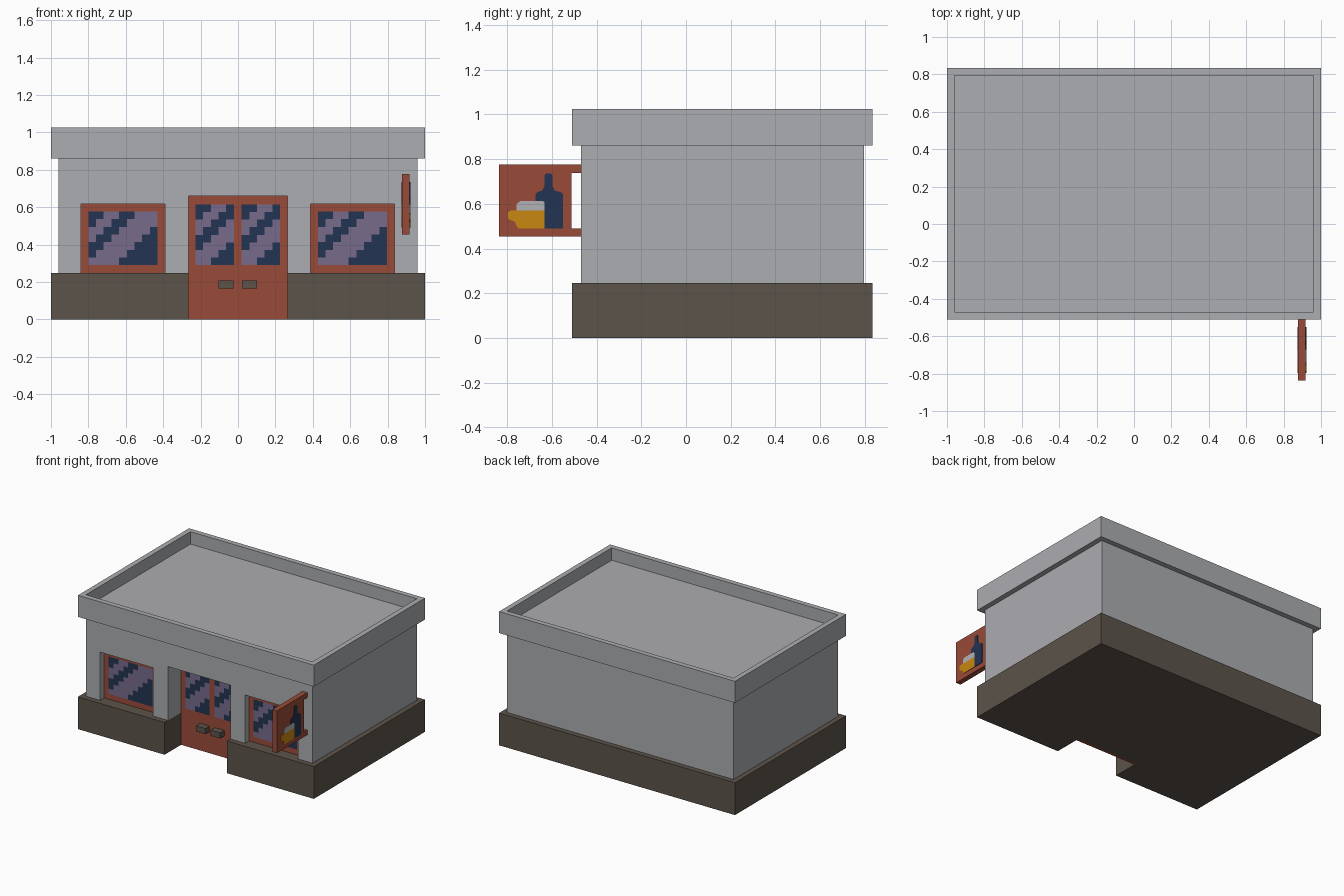
import bpy, bmesh

if "Cube" in bpy.data.objects:
    bpy.data.objects.remove(bpy.data.objects["Cube"])


def mat(name, rgb):
    m = bpy.data.materials.new(name)
    m.diffuse_color = (*rgb, 1)
    m.use_nodes = True
    m.node_tree.nodes["Principled BSDF"].inputs["Base Color"].default_value = m.diffuse_color
    return m


GREY = mat("wall_grey", (0.413, 0.418, 0.440))
BROWN = mat("base_brown", (0.107, 0.087, 0.069))
RED = mat("brick_red", (0.323, 0.070, 0.040))
NAVY = mat("glass_navy", (0.016, 0.033, 0.084))
PURPLE = mat("reflection_purple", (0.188, 0.147, 0.254))
AMBER = mat("drink_amber", (0.578, 0.242, 0.005))
FOAM = mat("foam_grey", (0.440, 0.440, 0.460))


def finish(name, bm, *mats):
    me = bpy.data.meshes.new(name)
    bm.to_mesh(me)
    bm.free()
    for m in mats:
        me.materials.append(m)
    ob = bpy.data.objects.new(name, me)
    bpy.context.collection.objects.link(ob)
    return ob


def box(name, x, y, z, m):
    """Box from (min, max) ranges on each axis."""
    bm = bmesh.new()
    bmesh.ops.create_cube(bm, size=1)
    for v in bm.verts:
        v.co = [r[0] if c < 0 else r[1] for r, c in zip((x, y, z), v.co)]
    return finish(name, bm, m)


def cut(ob, x, y, z):
    """Cut a box-shaped recess out of an object."""
    cutter = box("cutter", x, y, z, ob.data.materials[0])
    mod = ob.modifiers.new("recess", 'BOOLEAN')
    mod.operation, mod.solver, mod.object = 'DIFFERENCE', 'EXACT', cutter
    bpy.context.view_layer.objects.active = ob
    bpy.ops.object.modifier_apply(modifier=mod.name)
    bpy.data.objects.remove(cutter)


def glass(name, x, z, y, cols, rows, last):
    """Pane of small cells with stepped diagonal reflections."""
    bm = bmesh.new()
    dx, dz = (x[1] - x[0]) / cols, (z[1] - z[0]) / rows
    grid = [[bm.verts.new((x[0] + c * dx, y, z[1] - r * dz))
             for c in range(cols + 1)] for r in range(rows + 1)]
    for r in range(rows):
        for c in range(cols):
            f = bm.faces.new((grid[r + 1][c], grid[r + 1][c + 1],
                              grid[r][c + 1], grid[r][c]))
            s = c + r
            f.material_index = int(s in (2, 3) or 6 <= s <= last)
    return finish(name, bm, NAVY, PURPLE)


def extrude_x(name, pts, x, m):
    """Extrude a (y, z) profile along x."""
    bm = bmesh.new()
    f = bm.faces.new([bm.verts.new((x[0], *p)) for p in pts])
    new = bmesh.ops.extrude_face_region(bm, geom=[f])["geom"]
    for v in new:
        if isinstance(v, bmesh.types.BMVert):
            v.co.x = x[1]
    bmesh.ops.recalc_face_normals(bm, faces=bm.faces)
    return finish(name, bm, m)


# Main masses: plinth, walls and roof with a sunken deck
base = box("base", (-1, 1), (-0.51, 0.835), (0, 0.247), BROWN)
walls = box("walls", (-0.96, 0.96), (-0.47, 0.795), (0.247, 0.86), GREY)
roof = box("roof_parapet", (-1, 1), (-0.51, 0.835), (0.86, 1.025), GREY)
cut(roof, (-0.96, 0.96), (-0.47, 0.795), (0.93, 1.2))

# Door recess through plinth and wall
cut(base, (-0.265, 0.265), (-0.7, -0.29), (-0.1, 0.4))
cut(walls, (-0.265, 0.265), (-0.7, -0.29), (0.1, 0.66))
box("double_door", (-0.265, 0.265), (-0.31, -0.29), (0, 0.66), RED)
for i, x0 in enumerate((-0.227, 0.02)):
    glass(f"door_glass_{i}", (x0, x0 + 0.205), (0.29, 0.615), -0.313, 5, 8, 8)
for i, x0 in enumerate((-0.103, 0.021)):
    box(f"door_handle_{i}", (x0, x0 + 0.08), (-0.36, -0.31), (0.165, 0.208), BROWN)

# Shop windows in shallow recesses
for side, x0 in (("left", -0.84), ("right", 0.387)):
    x1 = x0 + 0.45
    cut(walls, (x0, x1), (-0.7, -0.40), (0.1, 0.617))
    box(f"{side}_window_frame", (x0, x1), (-0.42, -0.40), (0.247, 0.617), RED)
    glass(f"{side}_window_glass", (x0 + 0.04, x1 - 0.04), (0.29, 0.577), -0.423, 9, 7, 9)

# Hanging sign: board with two brackets in one profile
extrude_x("hanging_sign", [(-0.837, 0.453), (-0.47, 0.453), (-0.47, 0.49), (-0.513, 0.49),
                           (-0.513, 0.738), (-0.47, 0.738), (-0.47, 0.777), (-0.837, 0.777)],
          (0.877, 0.917), RED)

# Sign picture, showing on both faces
art = (0.873, 0.921)
extrude_x("sign_bottle", [(-0.632, 0.49), (-0.551, 0.49), (-0.551, 0.643), (-0.56, 0.653),
                          (-0.588, 0.66), (-0.597, 0.68), (-0.597, 0.727), (-0.605, 0.735),
                          (-0.625, 0.735), (-0.633, 0.727), (-0.633, 0.68), (-0.642, 0.66),
                          (-0.665, 0.653), (-0.672, 0.643), (-0.672, 0.613), (-0.632, 0.613)],
          art, NAVY)
extrude_x("sign_foam", [(-0.757, 0.57), (-0.632, 0.57), (-0.632, 0.605), (-0.64, 0.613),
                        (-0.74, 0.613), (-0.757, 0.6)], art, FOAM)
extrude_x("sign_mug", [(-0.748, 0.49), (-0.632, 0.49), (-0.632, 0.57), (-0.785, 0.57),
                       (-0.797, 0.56), (-0.797, 0.535), (-0.785, 0.528), (-0.765, 0.52),
                       (-0.757, 0.5)], art, AMBER)
